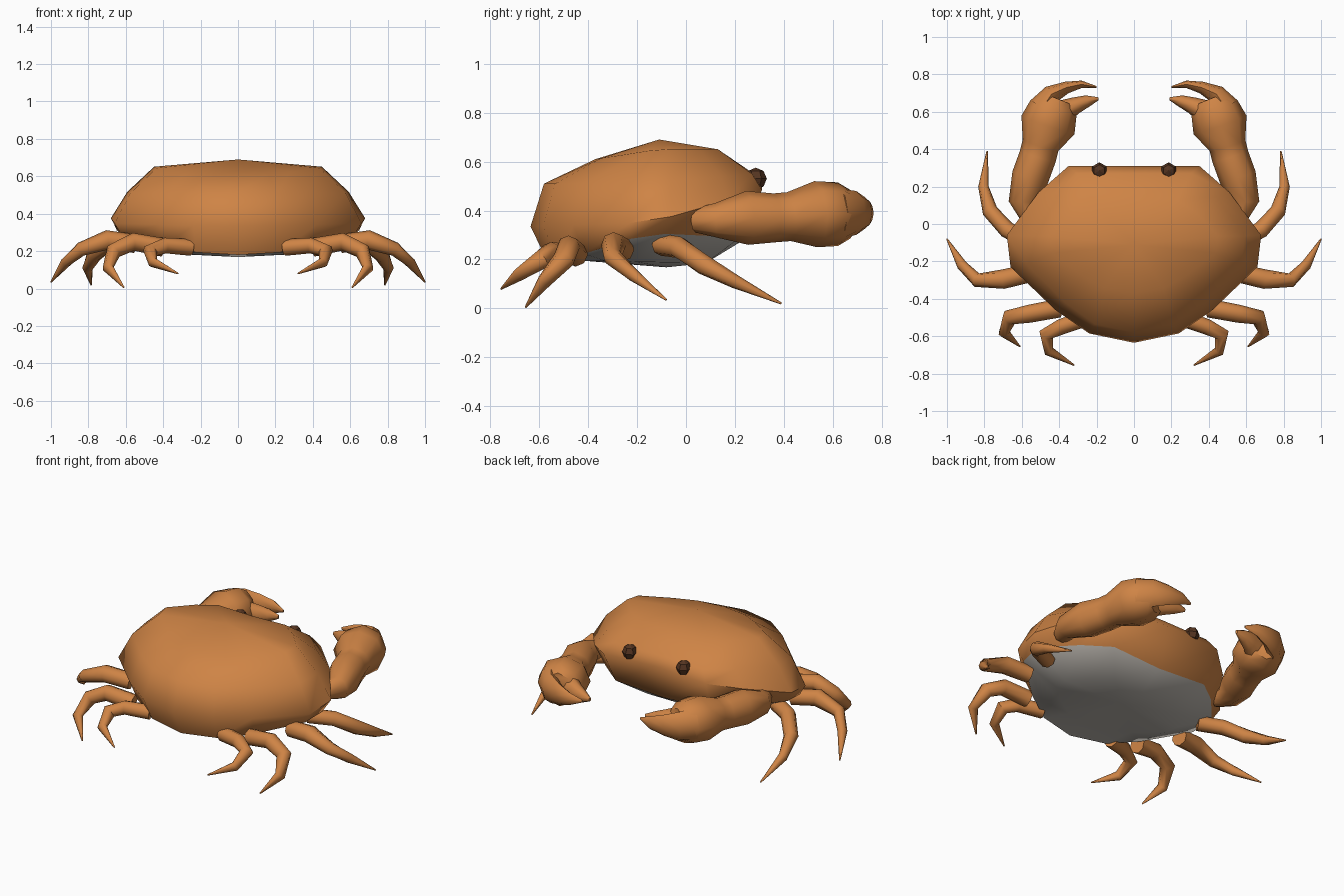
import bpy, bmesh
from mathutils import Vector
from math import cos, sin, tau

if "Cube" in bpy.data.objects:
    bpy.data.objects.remove(bpy.data.objects["Cube"])


def material(name, col):
    m = bpy.data.materials.new(name)
    m.diffuse_color = (*col, 1)
    m.use_nodes = True
    m.node_tree.nodes["Principled BSDF"].inputs["Base Color"].default_value = m.diffuse_color
    return m


SHELL = material("shell_orange", (0.62, 0.23, 0.06))
BELLY = material("belly_grey", (0.48, 0.45, 0.41))
DARK = material("eye_brown", (0.09, 0.035, 0.015))


def finish(bm, name, mats, mirror=False, angle=1.0):
    bmesh.ops.recalc_face_normals(bm, faces=bm.faces)
    me = bpy.data.meshes.new(name)
    bm.to_mesh(me)
    bm.free()
    ob = bpy.data.objects.new(name, me)
    bpy.context.collection.objects.link(ob)
    for m in mats:
        me.materials.append(m)
    if mirror:
        ob.modifiers.new("mirror", 'MIRROR')
    bpy.ops.object.select_all(action='DESELECT')
    bpy.context.view_layer.objects.active = ob
    ob.select_set(True)
    bpy.ops.object.shade_smooth_by_angle(angle=angle)
    return ob


def limb(name, path, n=8):
    """Tapered tube; each path point is x, y, z, side radius, vertical radius."""
    bm = bmesh.new()
    pts = [Vector(p[:3]) for p in path]
    rings = []
    for i, p in enumerate(path):
        t = (pts[min(i + 1, len(pts) - 1)] - pts[max(i - 1, 0)]).normalized()
        side = t.cross(Vector((0, 0, 1))).normalized()
        up = side.cross(t)
        rs, ru = p[3], p[-1]
        rings.append([bm.verts.new(pts[i] + side * rs * cos(tau * k / n) + up * ru * sin(tau * k / n))
                      for k in range(n)])
    for a, b in zip(rings, rings[1:]):
        for k in range(n):
            bm.faces.new((a[k], a[(k + 1) % n], b[(k + 1) % n], b[k]))
    bm.faces.new(rings[0])
    bm.faces.new(rings[-1])
    return finish(bm, name, [SHELL], mirror=True)


# Body: one outline, repeated as rings from the top of the shell to the belly
half = [(0, .31), (.35, .31), (.51, .17), (.68, -.06), (.66, -.23),
        (.42, -.46), (.24, -.585), (0, -.635)]
outline = half + [(-x, y) for x, y in half[-2:0:-1]]
# width scale, front y, back y, front z, back z, side lift
levels = [(.66, .13, -.37, .645, .610, .02),
          (.87, .27, -.58, .555, .510, -.02),
          (1.0, .31, -.635, .50, .335, -.06),
          (.94, .22, -.56, .27, .18, .07),
          (.60, .08, -.42, .185, .195, .0)]
bm = bmesh.new()
rings = []
for w, yf, yb, zf, zb, lift in levels:
    ring = []
    for x, y in outline:
        t = (.31 - y) / .945
        ring.append(bm.verts.new((x * w, yf + (yb - yf) * t,
                                  zf + (zb - zf) * t + lift * (x / .68) ** 2)))
    rings.append(ring)
n = len(outline)
for i, (a, b) in enumerate(zip(rings, rings[1:])):
    for k in range(n):
        f = bm.faces.new((a[k], a[(k + 1) % n], b[(k + 1) % n], b[k]))
        f.material_index = int(i == 3)
top = bm.verts.new((0, -.11, .69))
bottom = bm.verts.new((0, -.08, .168))
for k in range(n):
    bm.faces.new((top, rings[0][k], rings[0][(k + 1) % n]))
    bm.faces.new((bottom, rings[-1][k], rings[-1][(k + 1) % n])).material_index = 1
finish(bm, "body", [SHELL, BELLY], angle=1.05)

# Claws: arm and palm, then the two pincers
limb("claw_arm", [(.56, .04, .36, .05), (.595, .12, .36, .075, .07), (.555, .25, .37, .10, .11),
                  (.515, .36, .37, .10, .10), (.50, .42, .375, .10, .10), (.46, .53, .385, .15, .135),
                  (.43, .62, .385, .13, .13), (.41, .67, .385, .09, .10)])
limb("upper_pincer", [(.49, .62, .39, .075, .10), (.44, .695, .39, .05, .09), (.36, .73, .39, .032, .065),
                      (.28, .747, .39, .02, .04), (.20, .732, .39, .005, .008)])
limb("lower_pincer", [(.40, .59, .38, .07, .09), (.31, .635, .38, .045, .06),
                      (.25, .657, .38, .032, .04), (.19, .67, .38, .008, .012)])

# Four pairs of walking legs
legs = [
    [(.55, -.10, .26, .045), (.68, -.03, .25, .045), (.77, .07, .18, .042), (.805, .20, .11, .028), (.785, .39, .02, .004)],
    [(.55, -.26, .24, .05), (.70, -.295, .26, .052), (.84, -.30, .21, .038), (.92, -.22, .14, .028), (1, -.08, .035, .004)],
    [(.40, -.45, .22, .05), (.56, -.48, .25, .048), (.665, -.50, .20, .044), (.695, -.58, .11, .03), (.61, -.655, .005, .004)],
    [(.25, -.50, .22, .045), (.39, -.55, .23, .042), (.47, -.59, .20, .04), (.455, -.68, .14, .028), (.32, -.755, .08, .004)],
]
for i, path in enumerate(legs):
    limb(f"leg_pair_{i + 1}", path)

# Eyes
bm = bmesh.new()
bmesh.ops.create_uvsphere(bm, u_segments=6, v_segments=4, radius=.045)
bmesh.ops.translate(bm, verts=bm.verts, vec=(.185, .285, .53))
finish(bm, "eyes", [DARK], mirror=True, angle=.3)
